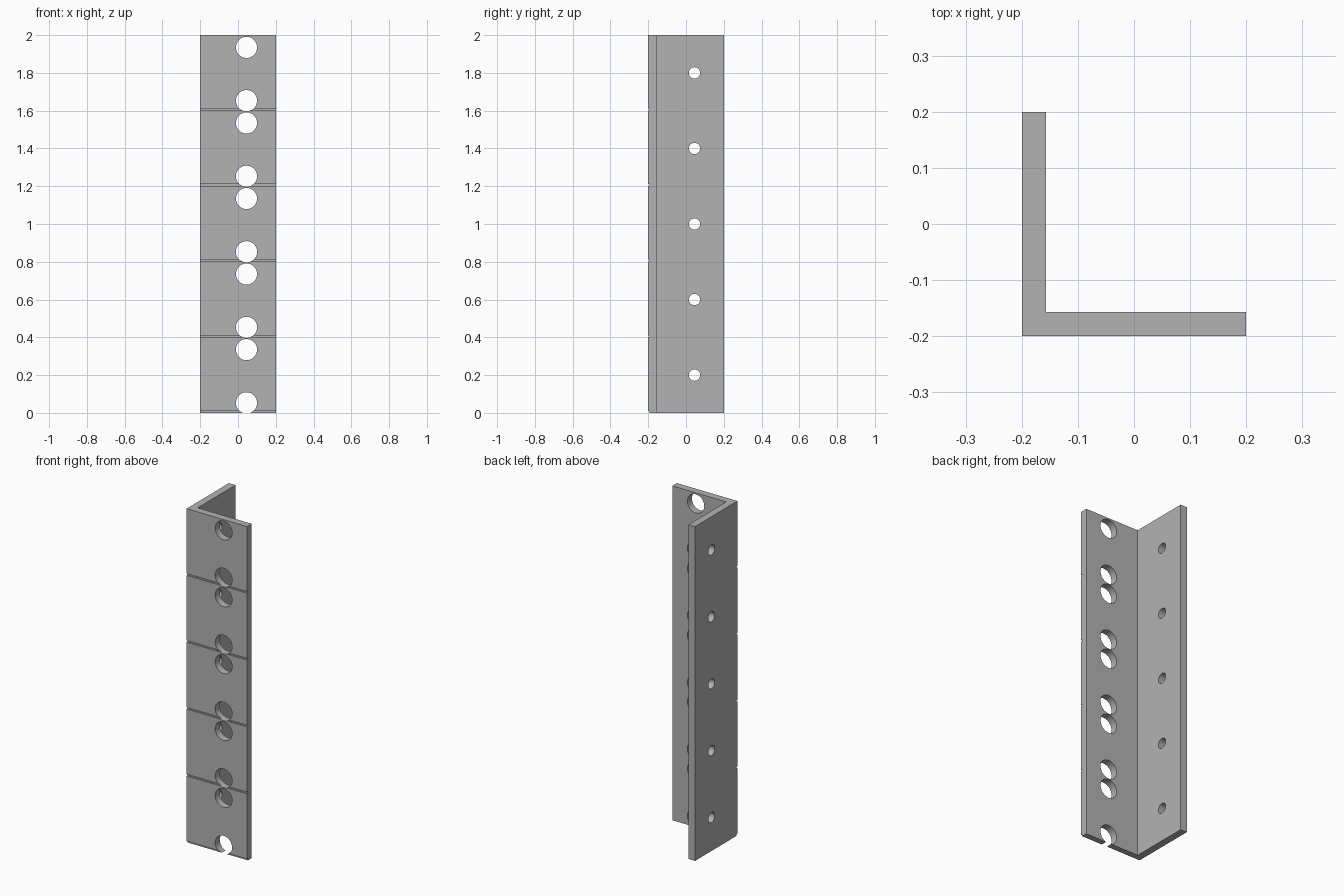
import bpy, bmesh, math
from mathutils import Matrix, Vector

cube = bpy.data.objects.get("Cube")
if cube:
    bpy.data.objects.remove(cube, do_unlink=True)

HALF, THICK, HEIGHT = 0.2, 0.043, 2.0
PITCH, COUNT = 0.4, 5
HOLE_OFFSET = 0.045


def make_object(name, bm):
    bmesh.ops.recalc_face_normals(bm, faces=bm.faces)
    mesh = bpy.data.meshes.new(name)
    bm.to_mesh(mesh)
    bm.free()
    obj = bpy.data.objects.new(name, mesh)
    bpy.context.collection.objects.link(obj)
    return obj


def add_cylinder(bm, centre, radius, axis, segments):
    turn = Matrix.Rotation(math.pi / 2, 4, axis)
    bmesh.ops.create_cone(bm, cap_ends=True, segments=segments, radius1=radius,
                          radius2=radius, depth=0.2,
                          matrix=Matrix.Translation(centre) @ turn)


def add_box(bm, low, high):
    low, high = Vector(low), Vector(high)
    size = Matrix.Diagonal((high - low).to_4d())
    size[3][3] = 1
    bmesh.ops.create_cube(bm, size=1, matrix=Matrix.Translation((low + high) / 2) @ size)


def cut(target, bm):
    cutter = make_object("cutter", bm)
    cutter.hide_render = True
    mod = target.modifiers.new("cut", "BOOLEAN")
    mod.operation, mod.solver, mod.object = "DIFFERENCE", "EXACT", cutter
    bpy.context.view_layer.objects.active = target
    bpy.ops.object.modifier_apply(modifier=mod.name)
    bpy.data.objects.remove(cutter, do_unlink=True)


# L-shaped bar
inner = -HALF + THICK
profile = [(-HALF, -HALF), (HALF, -HALF), (HALF, inner),
           (inner, inner), (inner, HALF), (-HALF, HALF)]
bm = bmesh.new()
face = bm.faces.new([bm.verts.new((x, y, 0)) for x, y in profile])
top = bmesh.ops.extrude_face_region(bm, geom=[face])["geom"]
bmesh.ops.translate(bm, vec=(0, 0, HEIGHT),
                    verts=[v for v in top if isinstance(v, bmesh.types.BMVert)])
bar = make_object("angle_bar", bm)

# Pairs of large holes through the front flange
bm = bmesh.new()
for i in range(COUNT):
    for z in (0.053, 0.335):
        add_cylinder(bm, (HOLE_OFFSET, -HALF, i * PITCH + z), 0.056, "X", 48)
cut(bar, bm)

# Small holes through the side flange
bm = bmesh.new()
for i in range(COUNT):
    add_cylinder(bm, (-HALF, HOLE_OFFSET, (i + 0.5) * PITCH), 0.03, "Y", 32)
cut(bar, bm)

# Shallow grooves across the front, the lowest open at the bottom end
bm = bmesh.new()
for i in range(COUNT):
    z = i * PITCH
    add_box(bm, (-0.3, -0.3, z + 0.001 if i else -0.05), (0.3, -HALF + 0.008, z + 0.011))
cut(bar, bm)

# Plain grey metal
grey = bpy.data.materials.new("grey_metal")
grey.use_nodes = True
colour = (0.45, 0.45, 0.45, 1)
grey.diffuse_color = colour
grey.node_tree.nodes["Principled BSDF"].inputs["Base Color"].default_value = colour
bar.data.materials.clear()
bar.data.materials.append(grey)

bpy.ops.object.select_all(action="DESELECT")
bar.select_set(True)
bpy.context.view_layer.objects.active = bar
bpy.ops.object.shade_smooth_by_angle(angle=math.radians(30))
